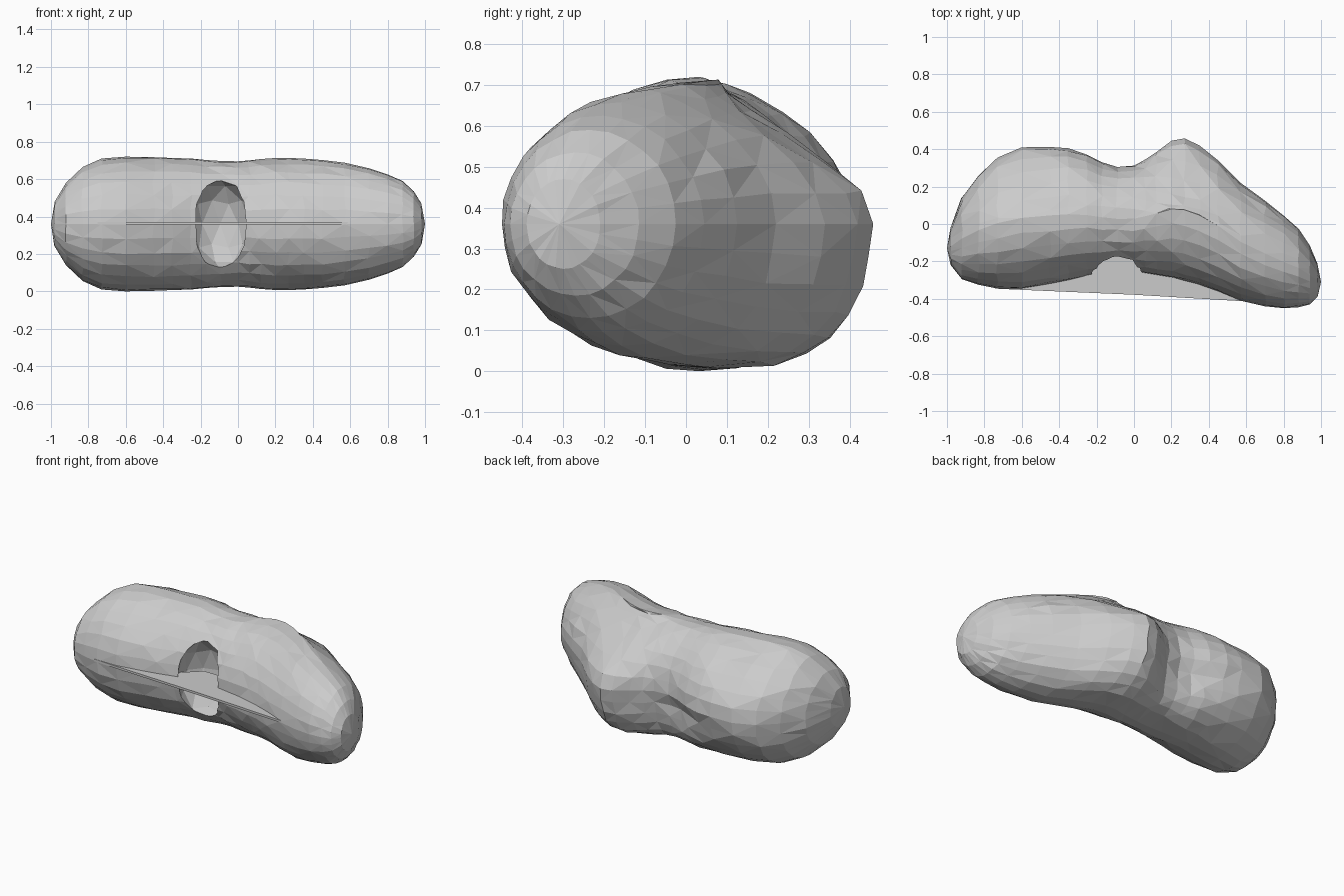
import bpy, bmesh, math, random

if "Cube" in bpy.data.objects:
    bpy.data.objects.remove(bpy.data.objects["Cube"])

random.seed(4)
MID = 0.36

# station: x, front y, back y, half height, back fullness above seam, below seam
STATIONS = [
    (-1.0, -0.13, -0.13, 0.0, 1, 1), (-0.98, -0.22, -0.02, 0.12, 1, 1),
    (-0.92, -0.295, 0.14, 0.22, 1.1, 1), (-0.83, -0.325, 0.26, 0.305, 1.3, 1),
    (-0.73, -0.345, 0.355, 0.35, 1.6, 1.1), (-0.60, -0.345, 0.41, 0.36, 1.7, 1.1),
    (-0.45, -0.32, 0.412, 0.357, 1.6, 1.0), (-0.35, -0.30, 0.405, 0.353, 1.4, 0.9),
    (-0.25, -0.275, 0.37, 0.35, 1.2, 0.75), (-0.17, -0.258, 0.33, 0.342, 1.1, 0.6),
    (-0.09, -0.25, 0.305, 0.337, 1.0, 0.5), (0.0, -0.255, 0.312, 0.335, 1.1, 0.5),
    (0.06, -0.262, 0.345, 0.34, 1.5, 0.5), (0.12, -0.272, 0.385, 0.347, 2.1, 0.55),
    (0.20, -0.285, 0.445, 0.353, 3.2, 0.65), (0.27, -0.305, 0.458, 0.353, 3.6, 0.7),
    (0.35, -0.325, 0.42, 0.35, 3.2, 0.7), (0.45, -0.36, 0.34, 0.342, 2.3, 0.75),
    (0.57, -0.41, 0.22, 0.328, 1.5, 0.8), (0.70, -0.44, 0.125, 0.298, 1.2, 0.9),
    (0.80, -0.45, 0.045, 0.265, 1.1, 1), (0.88, -0.445, -0.025, 0.23, 1, 1),
    (0.94, -0.43, -0.115, 0.175, 1, 1), (0.98, -0.39, -0.21, 0.11, 1, 1),
    (1.0, -0.31, -0.31, 0.0, 1, 1)]
SIDES = 28


def section(x, front, back, half, upper, lower):
    """Oval slice: back slopes to the seam above, is fuller and grooved below."""
    cy, ry = (front + back) / 2, (back - front) / 2
    groove = 0.05 * math.exp(-((x + 0.22) / 0.22) ** 2)
    pts = []
    for i in range(SIDES):
        a = 2 * math.pi * i / SIDES
        c, s = math.cos(a), math.sin(a)
        y = ry * c
        if c > 0.01:
            y = ry * c ** (upper if s > 0 else lower)
            if s < -0.01:
                y -= groove * math.exp(-(s / 0.4) ** 2)
        j = 0 if abs(s) < 0.01 or abs(c) < 0.2 else 0.022 * half
        pts.append((x + random.uniform(-j, j),
                    cy + y + random.uniform(-j, j) * 0.7,
                    MID + half * s + random.uniform(-j, j) * 0.6))
    return pts


def add_object(name, bm):
    bmesh.ops.recalc_face_normals(bm, faces=bm.faces)
    mesh = bpy.data.meshes.new(name)
    bm.to_mesh(mesh)
    bm.free()
    obj = bpy.data.objects.new(name, mesh)
    bpy.context.collection.objects.link(obj)
    return obj


# lumpy curved body lofted through the slices
bm = bmesh.new()
rings = [[bm.verts.new(p) for p in section(*s)] for s in STATIONS[1:-1]]
tips = [bm.verts.new((s[0], s[1], MID)) for s in (STATIONS[0], STATIONS[-1])]
for k, (a, b) in enumerate(zip(rings, rings[1:])):
    for i in range(SIDES):
        n = (i + 1) % SIDES
        if (i + k) % 2:
            tris = (a[i], a[n], b[n]), (a[i], b[n], b[i])
        else:
            tris = (a[i], a[n], b[i]), (a[n], b[n], b[i])
        for t in tris:
            bm.faces.new(t)
for tip, ring in ((tips[0], rings[0]), (tips[1], rings[-1])):
    for i in range(SIDES):
        bm.faces.new((tip, ring[i], ring[(i + 1) % SIDES]))
body = add_object("bean_body", bm)

# hollow in the front of the waist
bm = bmesh.new()
bmesh.ops.create_icosphere(bm, subdivisions=2, radius=1)
for v in bm.verts:
    v.co = (-0.095 + v.co.x * 0.165, -0.19 + v.co.y * 0.15, MID + v.co.z * 0.24)
cutter = add_object("hollow_cutter", bm)
cutter.hide_render = True
cutter.hide_viewport = True
cut = body.modifiers.new("front_hollow", 'BOOLEAN')
cut.operation = 'DIFFERENCE'
cut.solver = 'EXACT'
cut.object = cutter

# thin web along the concave front, inner edge buried in the body
bm = bmesh.new()
outline = [(-0.75, -0.345), (-0.6, -0.352), (0.0, -0.378), (0.62, -0.415),
           (0.5, -0.33), (0.12, -0.22), (0.05, -0.2), (-0.05, -0.12),
           (-0.15, -0.12), (-0.26, -0.22), (-0.4, -0.26), (-0.6, -0.31)]
face = bm.faces.new([bm.verts.new((x, y, MID - 0.002)) for x, y in outline])
ext = bmesh.ops.extrude_face_region(bm, geom=[face])
for v in ext["geom"]:
    if isinstance(v, bmesh.types.BMVert):
        v.co.z += 0.014
add_object("front_web", bm)
